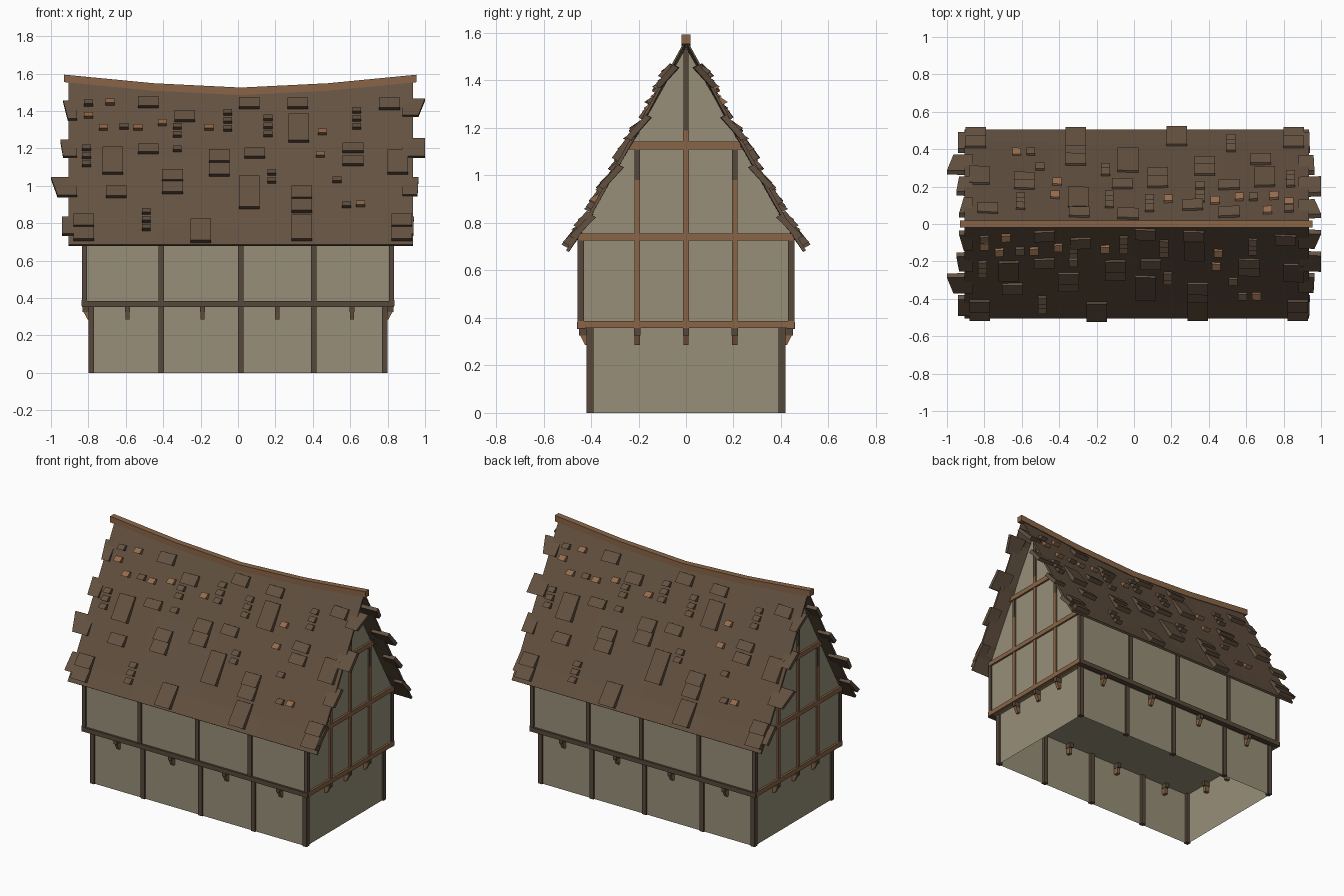
import bpy, bmesh
from mathutils import Vector

if "Cube" in bpy.data.objects:
    bpy.data.objects.remove(bpy.data.objects["Cube"])

def material(name, rgb):
    m = bpy.data.materials.new(name)
    m.diffuse_color = (*rgb, 1)
    m.use_nodes = True
    m.node_tree.nodes["Principled BSDF"].inputs["Base Color"].default_value = m.diffuse_color
    return m

PLASTER = material("plaster", (0.31, 0.275, 0.19))
DARK = material("dark_timber", (0.095, 0.064, 0.042))
LIGHT = material("light_timber", (0.25, 0.13, 0.062))
ROOF = material("roof_brown", (0.125, 0.083, 0.052))
TILE = material("new_tile", (0.29, 0.145, 0.07))

def finish(name, bm, mat, normals=True):
    if normals:
        bmesh.ops.recalc_face_normals(bm, faces=bm.faces)
    me = bpy.data.meshes.new(name)
    bm.to_mesh(me)
    bm.free()
    me.materials.append(mat)
    ob = bpy.data.objects.new(name, me)
    bpy.context.collection.objects.link(ob)
    return ob

def hexa(bm, a, b):
    """Solid between two matching quads."""
    va, vb = [bm.verts.new(p) for p in a], [bm.verts.new(p) for p in b]
    bm.faces.new(va)
    bm.faces.new(vb[::-1])
    for i in range(4):
        j = (i + 1) % 4
        bm.faces.new((va[j], va[i], vb[i], vb[j]))

def boxes(name, items, mat):
    bm = bmesh.new()
    for x0, x1, y0, y1, z0, z1 in items:
        q = [(x0, y0), (x1, y0), (x1, y1), (x0, y1)]
        hexa(bm, [(*p, z0) for p in q], [(*p, z1) for p in q])
    return finish(name, bm, mat)

def faces(name, polys, mat):
    bm = bmesh.new()
    for p in polys:
        bm.faces.new([bm.verts.new(v) for v in p])
    bmesh.ops.remove_doubles(bm, verts=bm.verts, dist=1e-4)
    return finish(name, bm, mat)

def span(s, a, b):
    return sorted((s * a, s * b))

# ---- walls: open-bottomed ground floor, jettied upper floor with gables
def ring(x, y, z0, z1):
    c = [(-x, -y), (x, -y), (x, y), (-x, y)]
    return [[(*c[i], z0), (*c[(i + 1) % 4], z0), (*c[(i + 1) % 4], z1), (*c[i], z1)] for i in range(4)]

faces("ground_walls", ring(0.79, 0.41, 0, 0.36), PLASTER)
X, Y = 0.825, 0.447
upper = [[(-X, s * Y, 0.36), (X, s * Y, 0.36), (X, s * Y, 0.745), (-X, s * Y, 0.745)] for s in (-1, 1)]
upper += [[(s * X, -Y, 0.36), (s * X, Y, 0.36), (s * X, Y, 0.745), (s * X, 0, 1.54), (s * X, -Y, 0.745)]
          for s in (-1, 1)]
upper.append([(-X, -Y, 0.36), (X, -Y, 0.36), (X, Y, 0.36), (-X, Y, 0.36)])
faces("upper_walls", upper, PLASTER)

# ---- dark posts and long side beams
ground, top, beams = [], [], []
for s in (-1, 1):
    for x in (-0.785, -0.41, 0.015, 0.405, 0.785):
        ground.append((x - 0.015, x + 0.015, *span(s, 0.39, 0.42), 0, 0.36))
    for x in (-0.82, -0.41, 0.015, 0.405, 0.82):
        top.append((x - 0.014, x + 0.014, *span(s, 0.43, 0.457), 0.38, 0.745))
    beams.append((-0.835, 0.835, *span(s, 0.425, 0.46), 0.353, 0.383))
boxes("ground_posts", ground, DARK)
boxes("upper_posts", top, DARK)
boxes("jetty_beams", beams, DARK)

# ---- gable framing: light timbers with dark upper ends
rails, studs, stud_tops = [], [], []
for s in (-1, 1):
    gx = span(s, 0.81, 0.838)
    for y, z0, z1 in ((0.455, 0.357, 0.388), (0.452, 0.725, 0.755), (0.24, 1.11, 1.142)):
        rails.append((*gx, -y, y, z0, z1))
    gx = span(s, 0.81, 0.834)
    for y, mid, end in ((-0.205, 0.98, 1.12), (0, 1.19, 1.53), (0.205, 0.98, 1.12)):
        studs.append((*gx, y - 0.012, y + 0.012, 0.38, mid))
        stud_tops.append((*gx, y - 0.011, y + 0.011, mid, end))
boxes("gable_rails", rails, LIGHT)
boxes("gable_studs", studs, LIGHT)
boxes("gable_stud_tops", stud_tops, DARK)

# ---- brackets under the overhang on all four sides
caps, bm = [], bmesh.new()
for s in (-1, 1):
    for x in (-0.59, -0.19, 0.21, 0.61):
        caps.append((x - 0.013, x + 0.013, *span(s, 0.37, 0.45), 0.325, 0.357))
        prof = [(0.38, 0.285), (0.425, 0.285), (0.447, 0.33), (0.38, 0.33)]
        hexa(bm, *[[(x + d, s * y, z) for y, z in prof] for d in (-0.011, 0.011)])
    for y in (-0.205, 0, 0.205):
        caps.append((*span(s, 0.75, 0.832), y - 0.013, y + 0.013, 0.325, 0.357))
        prof = [(0.76, 0.285), (0.805, 0.285), (0.828, 0.33), (0.76, 0.33)]
        hexa(bm, *[[(s * x, y + d, z) for x, z in prof] for d in (-0.011, 0.011)])
finish("bracket_feet", bm, LIGHT)
boxes("bracket_caps", caps, DARK)

# ---- sagging roof: height of the ridge along x, slope profile from eave to ridge
CX = 0.014
KNOTS = [(-0.94, 1.58), (-0.45, 1.533), (0.014, 1.51), (0.48, 1.533), (0.968, 1.58)]
SLOPE = [(0, 0.505), (0.12, 0.437), (0.55, 0.222), (1, 0.0)]
EAVE = 0.685

def lerp(table, t):
    for (a, p), (b, q) in zip(table, table[1:]):
        if t <= b or (b, q) == table[-1]:
            return p + (q - p) * (t - a) / (b - a)

def on_roof(x, z, lift=0):
    s = (z - EAVE) / (lerp(KNOTS, x) - EAVE)
    return Vector((x, -lerp(SLOPE, s), z)) + lift * Vector((0, -0.88, 0.47))

bm = bmesh.new()
xs = [-0.905, -0.45, 0.014, 0.48, 0.935]
path = [(s, -y) for s, y in SLOPE] + [(s, y) for s, y in SLOPE[-2::-1]]
grid = [[bm.verts.new((x, y, EAVE + s * (lerp(KNOTS, x) - EAVE))) for s, y in path] for x in xs]
for a, b in zip(grid, grid[1:]):
    for i in range(len(path) - 1):
        bm.faces.new((a[i], b[i], b[i + 1], a[i + 1]))
roof = finish("roof", bm, ROOF, False)
mod = roof.modifiers.new("thickness", "SOLIDIFY")
mod.thickness, mod.offset = 0.014, -1

# ---- ridge beam following the sag
bm = bmesh.new()
rx = [-0.93, -0.45, 0.014, 0.48, 0.955]
loops = [[bm.verts.new((x, y, lerp(KNOTS, x) + h)) for y, h in
          ((-0.02, -0.025), (0.02, -0.025), (0.02, 0.015), (-0.02, 0.015))] for x in rx]
for a, b in zip(loops, loops[1:]):
    for i in range(4):
        bm.faces.new((a[i], a[(i + 1) % 4], b[(i + 1) % 4], b[i]))
bm.faces.new(loops[0])
bm.faces.new(loops[-1])
finish("ridge_beam", bm, LIGHT)

# ---- shingles: tapered slabs lying on the slope
def slab(bm, top, bot, zt, zb, lift_t, lift_b, thick, place):
    corners = [(top[0], zt, lift_t), (top[1], zt, lift_t), (bot[1], zb, lift_b), (bot[0], zb, lift_b)]
    hexa(bm, [place(on_roof(x, z, l)) for x, z, l in corners],
         [place(on_roof(x, z, l - thick)) for x, z, l in corners])

front = lambda v: v
turned = lambda v: Vector((2 * CX - v.x, -v.y, v.z))
mirrored = lambda v: Vector((v.x, -v.y, v.z))

def shingles(name, items, mat):
    bm = bmesh.new()
    for x, zt, zb, w in items:
        for place in (front, turned):
            e = (x - w / 2, x + w / 2)
            slab(bm, e, e, zt, zb, 0.012, 0.03, 0.03, place)
    finish(name, bm, mat)

LARGE = [(-.48, 1.475, 1.415), (.06, 1.47, 1.41), (.32, 1.465, 1.41), (.81, 1.465, 1.405),
         (-.285, 1.40, 1.34), (.325, 1.38, 1.23), (-.48, 1.22, 1.17), (-.67, 1.205, 1.06),
         (.09, 1.2, 1.145), (-.1, 1.19, 1.12), (-.1, 1.12, 1.05), (.615, 1.225, 1.175),
         (.615, 1.16, 1.105), (.855, 1.19, 1.06), (-.35, 1.085, 1.02), (-.35, 1.02, .955),
         (-.65, .995, .935), (.06, 1.05, .875), (.34, .995, .925), (.34, .935, .855),
         (-.2, .82, .695), (.34, .84, .705), (-.825, .845, .775), (-.825, .785, .705),
         (.875, .845, .775), (.875, .785, .705)]
COLUMNS = [(-.8, 1.455, 1), (-.81, 1.215, 3), (-.325, 1.33, 2), (-.325, 1.21, 1), (-.055, 1.405, 3),
           (.16, 1.375, 3), (.18, 1.085, 2), (.635, 1.415, 3), (-.49, .875, 3), (.53, 1.045, 1),
           (.58, .91, 1), (-.61, 1.33, 1)]
NEW = [(-.685, 1.46), (-.8, 1.39), (-.72, 1.325), (-.535, 1.325), (-.405, 1.35),
       (-.155, 1.325), (.45, 1.3), (.44, 1.18), (.655, .915)]
shingles("large_shingles", [(*s, 0.11) for s in LARGE], ROOF)
shingles("small_shingles", [(x, z - .043 * i, z - .043 * i - .03, 0.047)
                            for x, z, n in COLUMNS for i in range(n)], ROOF)
shingles("new_shingles", [(x, z, z - .03, 0.047) for x, z in NEW], TILE)

# ---- ragged shingles sticking out past both gable edges
EDGES = [(-.935, -.91, 1.46, 1.35), (-.95, -.935, 1.25, 1.15), (-1.0, -.965, 1.05, .94),
         (-.94, -.94, .84, .735), (1.0, .965, 1.47, 1.37), (1.0, 1.0, 1.26, 1.15),
         (.965, .96, 1.05, .945), (.94, .938, .84, .735)]
bm = bmesh.new()
for xt, xb, zt, zb in EDGES:
    inner = 0.88 if xt > 0 else -0.86
    for place in (front, mirrored):
        slab(bm, (inner, xt), (inner, xb), zt, zb, -0.008, 0.02, 0.026, place)
finish("edge_shingles", bm, ROOF)
